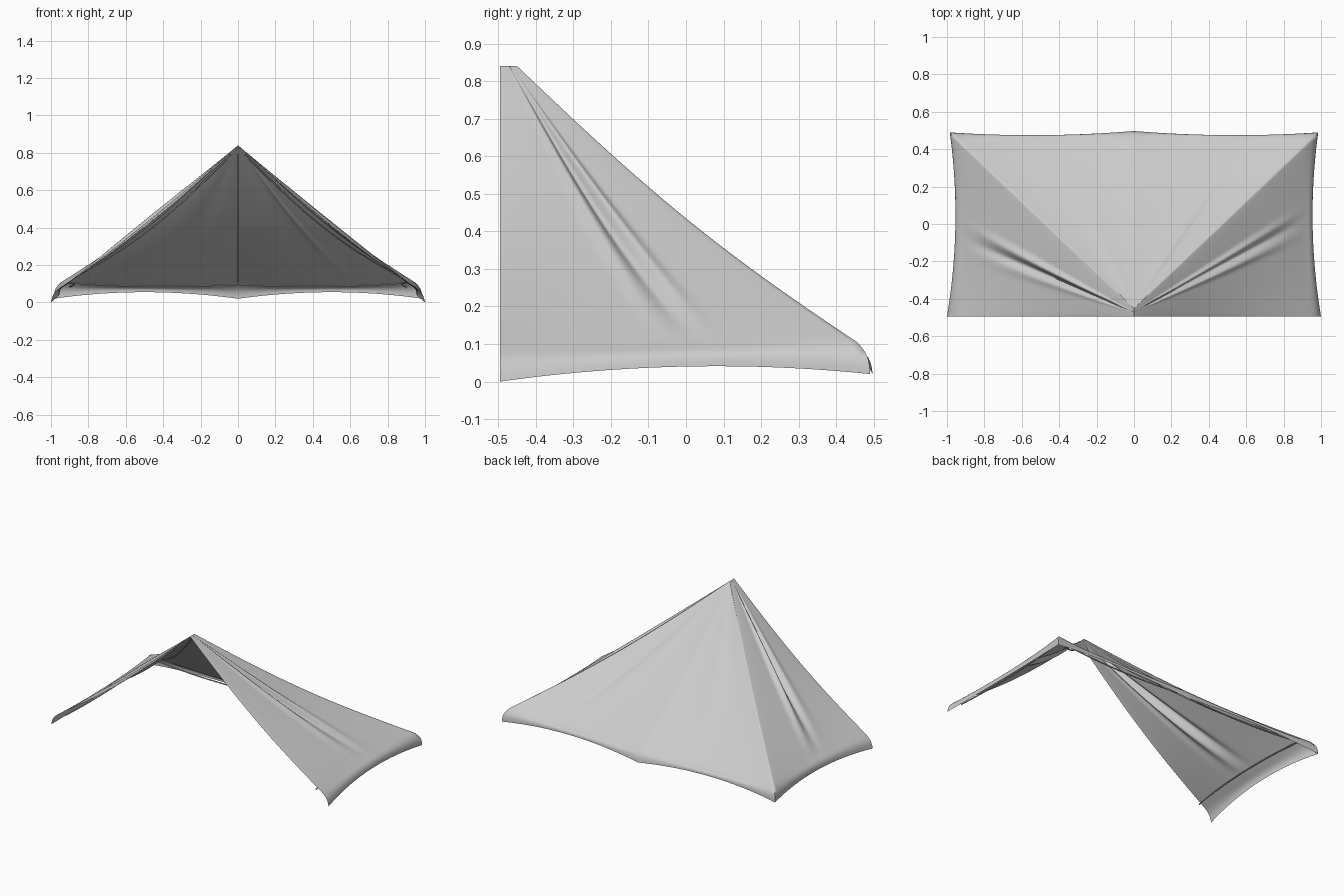
import bpy, bmesh, math
from mathutils import Vector

if "Cube" in bpy.data.objects:
    bpy.data.objects.remove(bpy.data.objects["Cube"])

canvas_grey = bpy.data.materials.new("canvas_grey")
canvas_grey.use_nodes = True
canvas_grey.diffuse_color = (0.6, 0.6, 0.6, 1)
bsdf = canvas_grey.node_tree.nodes["Principled BSDF"]
bsdf.inputs["Base Color"].default_value = (0.6, 0.6, 0.6, 1)
bsdf.inputs["Roughness"].default_value = 0.9

# Hem line and bottom edge of one half: front corner, side, back corner, back, centre
HEM = [Vector(p) for p in ((.95, -.495, .08), (.92, -.03, .095), (.95, .455, .105),
                           (.5, .445, .085), (0, .455, .095))]
EDGE = [Vector(p) for p in ((1, -.495, 0), (.955, 0, .04), (.985, .49, .02),
                            (.5, .475, .055), (0, .497, .02))]
# Cloth folds: position round the tent (0 to 4), width, height
FOLDS = [(.53, .035, .02), (.45, .03, -.02), (.38, .04, .006),
         (3.38, .03, .014), (3.44, .025, -.018), (3.51, .03, .012),
         (2.5, .12, .004), (1.6, .15, .004), (2.64, .03, -.005)]
COLS, PANEL_ROWS, SKIRT_ROWS = 60, 32, 6


def along(points, u):
    """Smooth curve through three points of the side or the back."""
    a, b, c = points[:3] if u <= 1 else points[2:]
    f = u if u <= 1 else u - 1
    return a * (2 * f - 1) * (f - 1) + b * 4 * f * (1 - f) + c * f * (2 * f - 1)


def arch(f, power=1.0):
    """Rises from 0 to 1 and back over the range 0 to 1."""
    return max(math.sin(math.pi * f), 0) ** power


def cloth(s, t, folds=True):
    """Point on the canvas: s goes round the tent, t from the peak to the hem."""
    side = -1 if s <= 2 else 1
    u = s if s <= 2 else 4 - s
    peak = Vector((0, -.495 + .045 * min(u, 1), .84))
    p = peak.lerp(along(HEM, u), t)
    p.z -= .04 * arch(t)
    out = Vector((0, .62, .78))
    if u < 1:
        # The side panels billow slightly between the front edge and the ridge
        out = Vector((.62, 0, .78))
        p += out * .014 * arch(u, .7) * arch(t, .8)
    if folds:
        push = sum(h * math.exp(-((s - c) / w) ** 2) for c, w, h in FOLDS)
        p += out * push * arch(t, 1.4)
    p.x *= side
    return p


def skirt(s, f):
    """Point on the curved skirt below the hem."""
    side = -1 if s <= 2 else 1
    u = s if s <= 2 else 4 - s
    hem, edge = along(HEM, u), along(EDGE, u)
    p = hem.lerp(edge, f)
    bulge = arch(f) * .01
    p += Vector((bulge if u <= 1 else 0, bulge if u >= 1 else 0, bulge * .5))
    p.y = max(p.y, -.495)
    p.x *= side
    return p


def make_canvas():
    bm = bmesh.new()
    grid = []
    for i in range(4 * COLS + 1):
        s = i / COLS
        col = [cloth(s, j / PANEL_ROWS) for j in range(PANEL_ROWS + 1)]
        col += [skirt(s, k / SKIRT_ROWS) for k in range(1, SKIRT_ROWS + 1)]
        grid.append([bm.verts.new(p) for p in col])
    for a, b in zip(grid, grid[1:]):
        for j in range(len(a) - 1):
            bm.faces.new((a[j], a[j + 1], b[j + 1], b[j]))
    bmesh.ops.remove_doubles(bm, verts=bm.verts, dist=.0002)
    bmesh.ops.recalc_face_normals(bm, faces=bm.faces)
    if sum(f.normal.z for f in bm.faces) < 0:
        bmesh.ops.reverse_faces(bm, faces=bm.faces)
    mesh = bpy.data.meshes.new("canvas")
    bm.to_mesh(mesh)
    bm.free()
    mesh.materials.append(canvas_grey)
    obj = bpy.data.objects.new("canvas", mesh)
    bpy.context.collection.objects.link(obj)
    bpy.context.view_layer.objects.active = obj
    obj.select_set(True)
    bpy.ops.object.shade_smooth_by_angle(angle=math.radians(75))
    obj.select_set(False)


def make_rope(name, points):
    curve = bpy.data.curves.new(name, "CURVE")
    curve.dimensions = "3D"
    curve.bevel_depth = .004
    curve.bevel_resolution = 1
    curve.use_fill_caps = True
    spline = curve.splines.new("POLY")
    spline.points.add(len(points) - 1)
    for point, p in zip(spline.points, points):
        point.co = (*p, 1)
    curve.materials.append(canvas_grey)
    bpy.context.collection.objects.link(bpy.data.objects.new(name, curve))


make_canvas()

# Ropes under the canvas: along both ridges, down the back, and round the hem
steps = [k / 24 for k in range(1, 24)]
for name, s in (("right_ridge_rope", 1), ("left_ridge_rope", 3), ("back_rope", 2)):
    slack = .008 if s == 2 else .035
    make_rope(name, [cloth(s, t, False) - Vector((0, 0, .01 + slack * arch(t)))
                     for t in steps])

hem_rope = []
for k in range(97):
    p = cloth(k / 24, .95, False)
    hem_rope.append(Vector((p.x, max(p.y, -.485), p.z - .03)))
make_rope("hem_rope", hem_rope)
